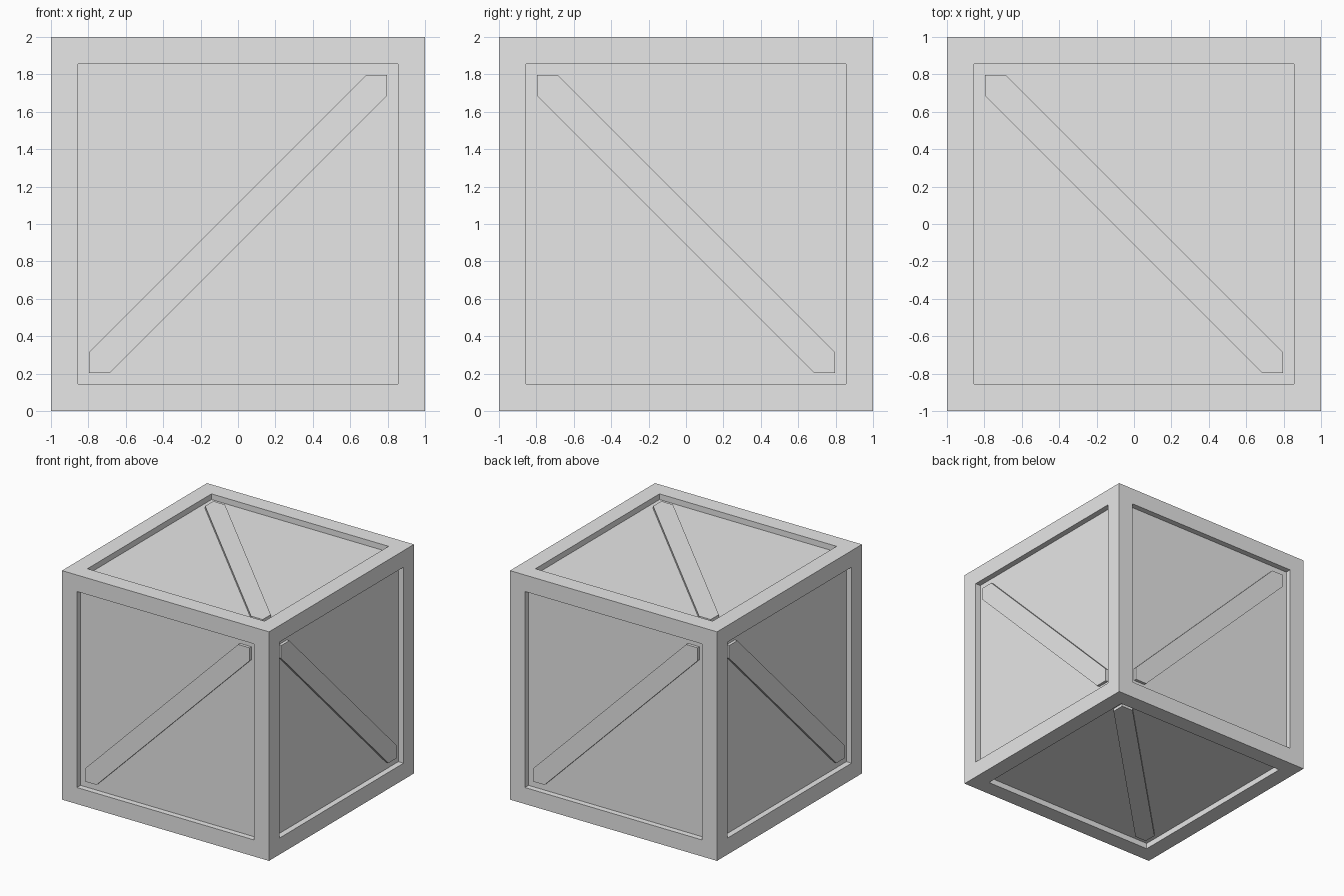
import bpy, bmesh
from mathutils import Vector

cube = bpy.data.objects.get("Cube")
if cube:
    bpy.data.objects.remove(cube, do_unlink=True)

OPENING = 0.796      # half-width of each recessed panel
RECESS = 0.05        # depth of the panels below the frame
BRACE_TOP = 0.975    # distance of a brace's outer face from the centre
BRACE_CUT = 0.112    # length of the brace along each side of the corner
CENTRE = Vector((0, 0, 1))

grey = bpy.data.materials.new("plain_grey")
grey.use_nodes = True
colour = (0.8, 0.8, 0.8, 1)
grey.diffuse_color = colour
grey.node_tree.nodes["Principled BSDF"].inputs["Base Color"].default_value = colour


def finish(bm, name):
    bmesh.ops.recalc_face_normals(bm, faces=bm.faces)
    mesh = bpy.data.meshes.new(name)
    bm.to_mesh(mesh)
    bm.free()
    mesh.materials.append(grey)
    obj = bpy.data.objects.new(name, mesh)
    bpy.context.collection.objects.link(obj)
    return obj


# Crate body: a cube with a sunken panel in every side
bm = bmesh.new()
bmesh.ops.create_cube(bm, size=2)
sides = list(bm.faces)
bmesh.ops.inset_individual(bm, faces=sides, thickness=1 - OPENING)
for side in sides:
    normal = side.normal.copy()
    panel = bmesh.ops.extrude_discrete_faces(bm, faces=[side])["faces"][0]
    bmesh.ops.translate(bm, verts=panel.verts, vec=-normal * RECESS)
bmesh.ops.translate(bm, verts=bm.verts, vec=CENTRE)
finish(bm, "crate_body")


# Diagonal brace running from corner (-u, -v) to corner (u, v) of one side
def brace(name, u, v, out):
    u, v, out = Vector(u), Vector(v), Vector(out)
    a, b = OPENING, OPENING - BRACE_CUT
    outline = [(-a, -a), (-b, -a), (a, b), (a, a), (b, a), (-a, -b)]
    bm = bmesh.new()
    base = 1 - RECESS - 0.01
    face = bm.faces.new([bm.verts.new(CENTRE + u * s + v * t + out * base)
                         for s, t in outline])
    top = bmesh.ops.extrude_face_region(bm, geom=[face])["geom"]
    moved = [g for g in top if isinstance(g, bmesh.types.BMVert)]
    bmesh.ops.translate(bm, verts=moved, vec=out * (BRACE_TOP - base))
    finish(bm, name)


X, Y, Z = Vector((1, 0, 0)), Vector((0, 1, 0)), Vector((0, 0, 1))
brace("front_brace", X, Z, -Y)
brace("back_brace", X, -Z, Y)
brace("left_brace", Y, -Z, X)
brace("right_brace", Y, Z, -X)
brace("top_brace", X, -Y, Z)
brace("bottom_brace", X, Y, -Z)
